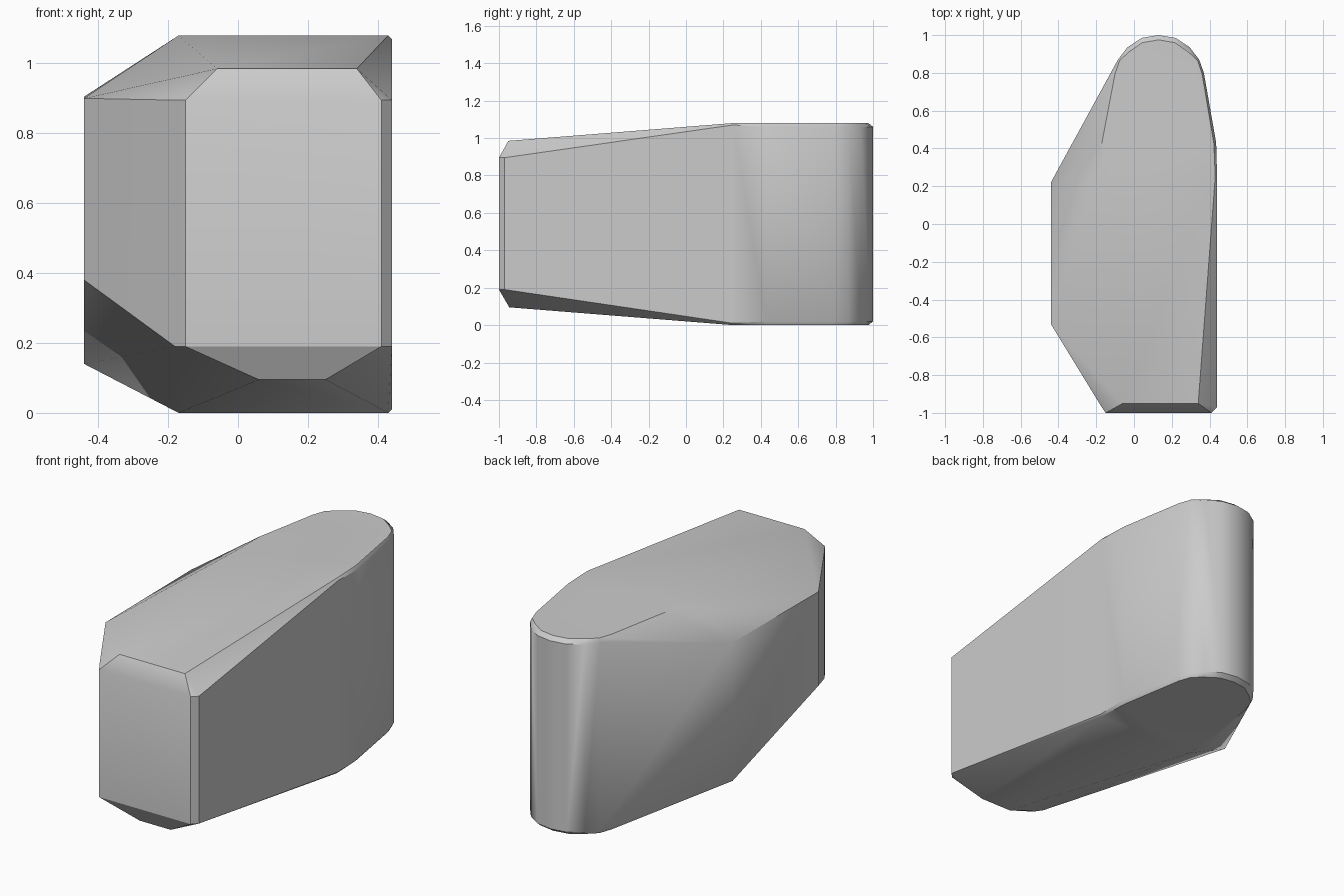
import bpy
import bmesh
import math

cube = bpy.data.objects.get("Cube")
if cube:
    bpy.data.objects.remove(cube, do_unlink=True)

TOP = 1.08
CX = 0.13        # centre line of the rounded body
points = []


def column(x, y, z0, z1):
    """Add a vertical edge as a pair of points."""
    points.extend([(x, y, z0), (x, y, z1)])


# Rounded back end, mirrored about the body's centre line, with a soft rim
rim = 0.02
for dx, y in [(0, 1.0), (0.09, 0.985), (0.165, 0.935), (0.215, 0.87), (0.24, 0.80), (0.305, 0.43)]:
    for side in (-1, 1):
        if y < 0.5 and side < 0:
            column(CX - 0.30, y, 0, TOP)
            continue
        column(CX + side * dx, y, rim, TOP - rim)
        column(CX + side * dx * 0.96, y - (0.025 if y > 0.9 else 0.005), 0, TOP)

# Start of the flat top and bottom
column(CX - 0.30, 0.25, 0, TOP)
column(CX + 0.30, 0.25, 0, TOP)
column(CX + 0.31, 0.25, 0.01, TOP - 0.01)

# Front face with narrow corner bevels
for x, y in [(-0.15, -1.0), (0.41, -1.0), (0.44, -0.97), (-0.18, -0.955)]:
    column(x, y, 0.19, 0.895)

# Sloped nose edges above and below the front face
points.extend([(x, -0.95, 0.985) for x in (-0.06, 0.34)])
points.extend([(x, -0.945, 0.095) for x in (0.06, 0.25)])

# Bulge on the long side
column(-0.44, -0.53, 0.38, 0.90)
column(-0.44, 0.22, 0.14, 0.905)

# Skin the outline
bm = bmesh.new()
verts = [bm.verts.new(p) for p in points]
bmesh.ops.remove_doubles(bm, verts=verts, dist=0.002)
bmesh.ops.convex_hull(bm, input=bm.verts[:])
loose = [v for v in bm.verts if not v.link_faces]
bmesh.ops.delete(bm, geom=loose, context="VERTS")
bmesh.ops.dissolve_limit(bm, angle_limit=math.radians(0.5), verts=bm.verts[:], edges=bm.edges[:])
bmesh.ops.recalc_face_normals(bm, faces=bm.faces[:])

mesh = bpy.data.meshes.new("wedge_body")
bm.to_mesh(mesh)
bm.free()
body = bpy.data.objects.new("wedge_body", mesh)
bpy.context.collection.objects.link(body)

# Plain grey finish
grey = bpy.data.materials.new("plain_grey")
grey.use_nodes = True
colour = (0.6, 0.6, 0.6, 1)
grey.diffuse_color = colour
grey.node_tree.nodes["Principled BSDF"].inputs["Base Color"].default_value = colour
mesh.materials.append(grey)

bpy.ops.object.select_all(action="DESELECT")
body.select_set(True)
bpy.context.view_layer.objects.active = body
bpy.ops.object.shade_smooth_by_angle(angle=math.radians(30))
